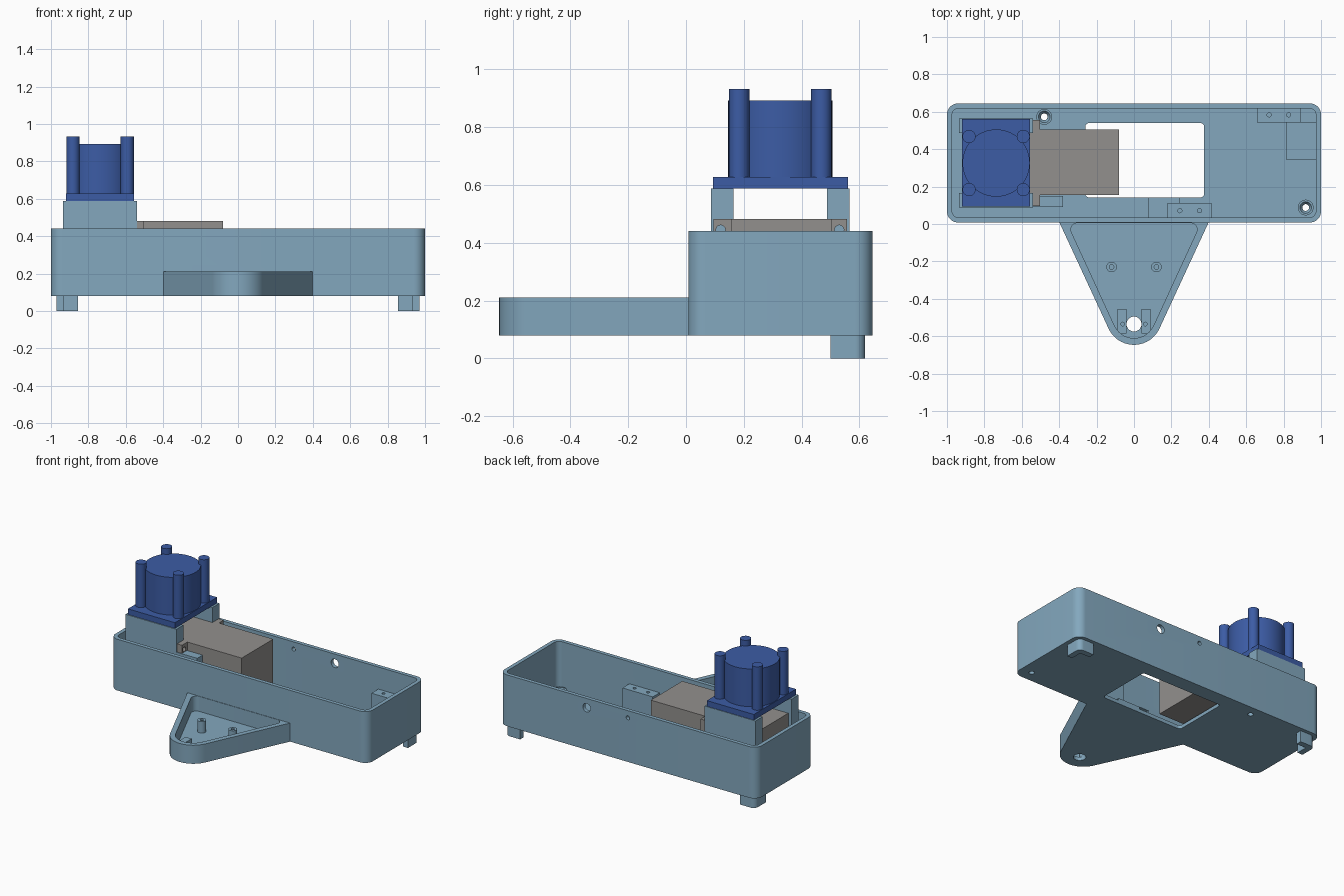
import bpy, bmesh, math
from mathutils import Vector

if "Cube" in bpy.data.objects:
    bpy.data.objects.remove(bpy.data.objects["Cube"])


def material(name, rgb):
    m = bpy.data.materials.new(name)
    m.diffuse_color = (*rgb, 1)
    m.use_nodes = True
    m.node_tree.nodes["Principled BSDF"].inputs["Base Color"].default_value = m.diffuse_color
    return m


PALE = material("pale_blue", (0.227, 0.39, 0.515))
BLUE = material("deep_blue", (0.045, 0.107, 0.376))
GREY = material("warm_grey", (0.29, 0.28, 0.27))


def fillet(points, radii, seg=10):
    """Round the corners of a polygon."""
    out = []
    for i, p in enumerate(points):
        p, r = Vector(p), radii[i]
        if r == 0:
            out.append(p)
            continue
        u = (Vector(points[i - 1]) - p).normalized()
        v = (Vector(points[(i + 1) % len(points)]) - p).normalized()
        half = u.angle(v) / 2
        c = p + (u + v).normalized() * r / math.sin(half)
        a, b = p + u * r / math.tan(half) - c, p + v * r / math.tan(half) - c
        a0 = math.atan2(a.y, a.x)
        d = (math.atan2(b.y, b.x) - a0 + math.pi) % (2 * math.pi) - math.pi
        out += [c + r * Vector((math.cos(a0 + d * k / seg), math.sin(a0 + d * k / seg)))
                for k in range(seg + 1)]
    return out


def prism(name, points, z0, z1, mat):
    """Extrude a flat outline between two heights."""
    bm = bmesh.new()
    face = bm.faces.new([bm.verts.new((p[0], p[1], z0)) for p in points])
    ext = bmesh.ops.extrude_face_region(bm, geom=[face])
    for v in ext["geom"]:
        if isinstance(v, bmesh.types.BMVert):
            v.co.z = z1
    bmesh.ops.recalc_face_normals(bm, faces=bm.faces)
    me = bpy.data.meshes.new(name)
    bm.to_mesh(me)
    bm.free()
    ob = bpy.data.objects.new(name, me)
    bpy.context.collection.objects.link(ob)
    me.materials.append(mat)
    return ob


def block(name, x, y, z, mat=PALE, r=0):
    pts = [(x[0], y[0]), (x[1], y[0]), (x[1], y[1]), (x[0], y[1])]
    return prism(name, fillet(pts, [r] * 4), z[0], z[1], mat)


def cyl(name, x, y, r, z0, z1, mat=PALE, r2=None, n=40):
    """Upright cylinder, or cone when r2 is given."""
    pts = [(x + r * math.cos(2 * math.pi * k / n), y + r * math.sin(2 * math.pi * k / n))
           for k in range(n)]
    ob = prism(name, pts, z0, z1, mat)
    if r2 is not None:
        for v in ob.data.vertices:
            if abs(v.co.z - z1) < 1e-5:
                v.co.x = x + (v.co.x - x) * r2 / r
                v.co.y = y + (v.co.y - y) * r2 / r
    return ob


def cross_hole(x, y, z, r, length, axis):
    """Horizontal cutting cylinder along x or y."""
    rot = (math.pi / 2, 0, 0) if axis == "y" else (0, math.pi / 2, 0)
    bpy.ops.mesh.primitive_cylinder_add(vertices=32, radius=r, depth=length,
                                        location=(x, y, z), rotation=rot)
    return bpy.context.object


def cut(ob, *cutters):
    for c in cutters:
        m = ob.modifiers.new("cut", 'BOOLEAN')
        m.operation, m.solver, m.object = 'DIFFERENCE', 'EXACT', c
        bpy.context.view_layer.objects.active = ob
        bpy.ops.object.modifier_apply(modifier=m.name)
        bpy.data.objects.remove(c, do_unlink=True)
    return ob


def hole(x, y, r, z0, z1):
    return cyl("cutter", x, y, r, z0, z1, n=24)


# Open rectangular housing with floor opening, wall holes and cable slot
housing = block("housing", (-1, 1), (0.008, 0.645), (0.08, 0.44), r=0.06)
cut(housing,
    block("cutter", (-0.973, 0.973), (0.035, 0.618), (0.105, 0.6), r=0.035),
    block("cutter", (-0.26, 0.375), (0.142, 0.54), (0, 0.2), r=0.02),
    block("cutter", (-0.09, 0.08), (-0.05, 0.1), (0.115, 0.2)),
    cross_hole(0.32, 0.63, 0.375, 0.03, 0.2, "y"),
    cross_hole(0.0, 0.63, 0.39, 0.014, 0.2, "y"))

# Screw seats in the floor
for x, y in ((-0.48, 0.573), (0.918, 0.088)):
    cut(housing, hole(x, y, 0.018, 0, 0.2))
    cut(cyl("screw_seat", x, y, 0.042, 0.1, 0.13),
        hole(x, y, 0.018, 0.05, 0.2),
        cyl("cutter", x, y, 0.018, 0.108, 0.135, r2=0.034))

# L-shaped rear feet with a rounded outer corner
for s in (-1, 1):
    pts = [(0.97, 0.62), (0.97, 0.50), (0.93, 0.50), (0.93, 0.58), (0.855, 0.58), (0.855, 0.62)]
    prism("rear_foot", fillet([(s * x, y) for x, y in pts], [0.035, 0, 0, 0, 0, 0]),
          0, 0.085, PALE)

# Triangular front tray
tray = prism("front_tray", fillet([(0, -0.853), (0.402, 0.015), (-0.402, 0.015)],
                                  [0.15, 0, 0], 28), 0.08, 0.21, PALE)
cut(tray,
    prism("cutter", fillet([(0, -0.77), (0.357, 0.005), (-0.357, 0.005)],
                           [0.115, 0.035, 0.035], 20), 0.105, 0.3, PALE),
    hole(0, -0.535, 0.04, 0, 0.3))
for s in (-1, 1):
    cut(cyl("tray_boss", s * 0.12, -0.23, 0.028, 0.1, 0.185),
        hole(s * 0.12, -0.23, 0.012, 0.12, 0.3))
    xs = sorted((s * 0.04, s * 0.088))
    cut(block("tray_rest", xs, (-0.585, -0.455), (0.1, 0.16)),
        hole(s * 0.06, -0.535, 0.01, 0.12, 0.3))

# Mounting brackets inside the housing
for x0, y0, y1 in ((0.18, 0.03, 0.112), (0.657, 0.542, 0.625)):
    cut(block("mounting_bracket", (x0, x0 + 0.235), (y0, y1), (0.1, 0.285)),
        hole(x0 + 0.065, (y0 + y1) / 2, 0.011, 0.2, 0.4),
        hole(x0 + 0.17, (y0 + y1) / 2, 0.011, 0.2, 0.4))
block("corner_shelf", (0.815, 0.98), (0.342, 0.542), (0.1, 0.14))
block("floor_pad", (0.075, 0.245), (0.03, 0.142), (0.1, 0.12))

# Two upright walls carrying the motor, plus the servo rest
for y0, y1 in ((0.087, 0.165), (0.487, 0.565)):
    block("motor_support", (-0.935, -0.54), (y0, y1), (0.1, 0.587))
block("servo_rest", (-0.545, -0.38), (0.09, 0.15), (0.1, 0.425))

# Grey servo body with flange
block("servo_body", (-0.91, -0.08), (0.155, 0.505), (0.12, 0.482), GREY)
cut(block("servo_flange", (-0.541, -0.502), (0.095, 0.557), (0.12, 0.482), GREY),
    cross_hole(-0.52, 0.12, 0.445, 0.016, 0.2, "x"),
    cross_hole(-0.52, 0.53, 0.445, 0.016, 0.2, "x"))

# Motor on its plate with four posts
block("motor_plate", (-0.92, -0.555), (0.093, 0.561), (0.587, 0.627), BLUE)
cyl("motor_can", -0.737, 0.326, 0.18, 0.62, 0.892, BLUE, n=64)
for x in (-0.882, -0.592):
    for y in (0.184, 0.468):
        cyl("motor_post", x, y, 0.035, 0.62, 0.932, BLUE)

# Smooth the rounded surfaces, keep the edges sharp
bpy.ops.object.select_all(action='DESELECT')
for ob in bpy.context.scene.objects:
    ob.select_set(True)
    bpy.context.view_layer.objects.active = ob
bpy.ops.object.shade_smooth_by_angle(angle=math.radians(30))
